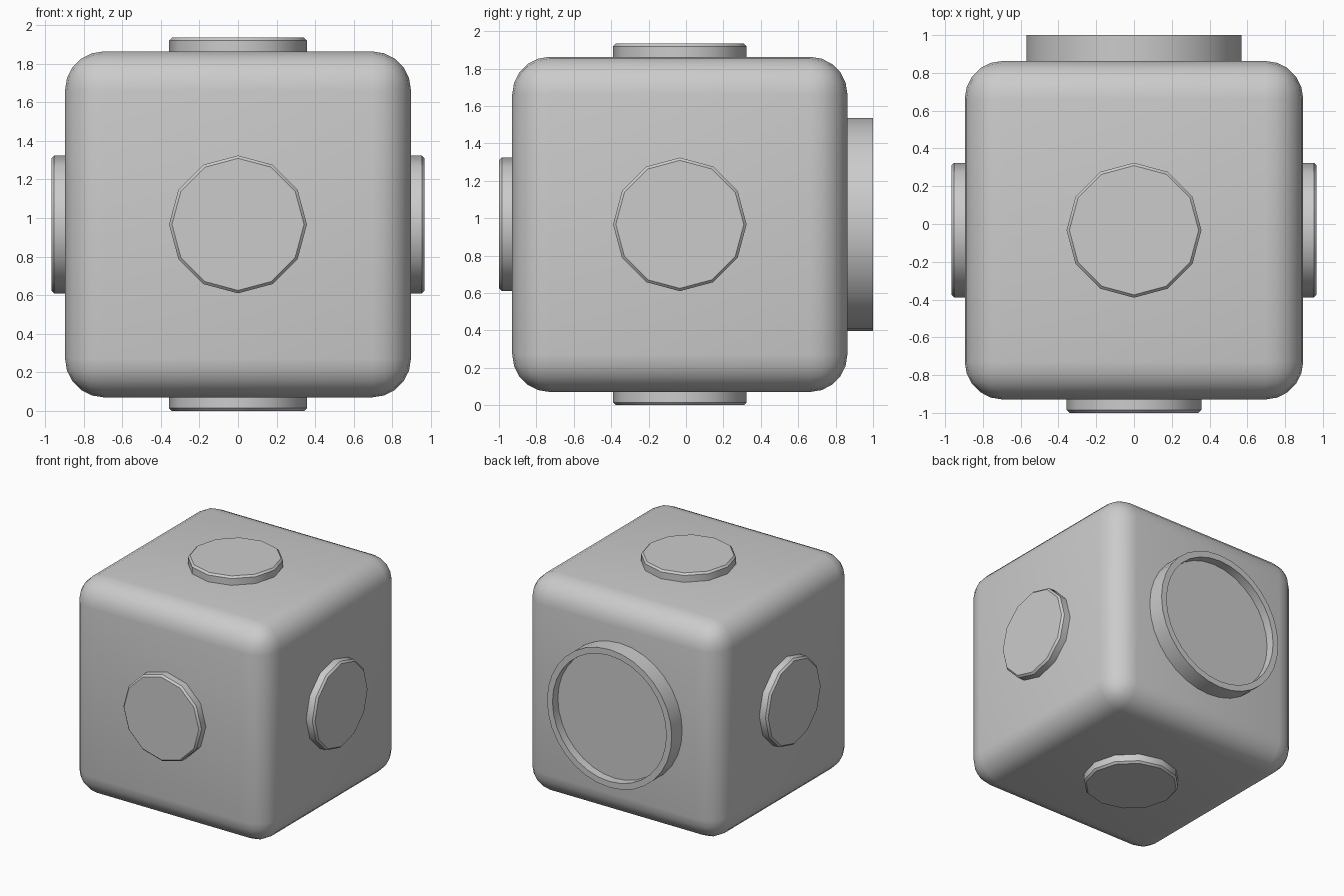
import bpy, bmesh
from math import radians, pi, cos, sin
from mathutils import Vector

if "Cube" in bpy.data.objects:
    bpy.data.objects.remove(bpy.data.objects["Cube"])

C = Vector((0, -0.033, 0.967))   # body centre
H = 0.896                        # body half size


def finish(obj, angle):
    bpy.ops.object.select_all(action='DESELECT')
    obj.select_set(True)
    bpy.context.view_layer.objects.active = obj
    bpy.ops.object.shade_smooth_by_angle(angle=radians(angle))


def lathe(name, profile, sides, axis):
    """Closed solid from (radius, distance) rings, pointing along axis."""
    bm = bmesh.new()
    rings = [[bm.verts.new((r * cos(2 * pi * i / sides), r * sin(2 * pi * i / sides), d))
              for i in range(sides)] for r, d in profile]
    for a, b in zip(rings, rings[1:]):
        for i in range(sides):
            j = (i + 1) % sides
            bm.faces.new((a[i], a[j], b[j], b[i]))
    bm.faces.new(rings[0][::-1])
    bm.faces.new(rings[-1])
    mesh = bpy.data.meshes.new(name)
    bm.to_mesh(mesh)
    bm.free()
    obj = bpy.data.objects.new(name, mesh)
    bpy.context.collection.objects.link(obj)
    obj.location = C
    obj.rotation_euler = Vector(axis).to_track_quat('Z', 'Y').to_euler()
    finish(obj, 35)


# Rounded cube body
bpy.ops.mesh.primitive_cube_add(size=2 * H, location=C)
body = bpy.context.object
body.name = "body"
bevel = body.modifiers.new("round_edges", 'BEVEL')
bevel.width = 0.2
bevel.segments = 5
bpy.ops.object.modifier_apply(modifier=bevel.name)
finish(body, 35)

# Twelve-sided chamfered buttons on five faces
button = [(0.357, H - 0.05), (0.357, 0.952), (0.342, 0.967)]
for name, axis in {"front": (0, -1, 0), "right": (1, 0, 0), "left": (-1, 0, 0),
                   "top": (0, 0, 1), "bottom": (0, 0, -1)}.items():
    lathe(name + "_button", button, 12, axis)

# Raised rim with a recessed disc on the back
lathe("back_rim", [(0.57, H - 0.05), (0.57, 1.033), (0.52, 1.033), (0.52, 0.963)],
      32, (0, 1, 0))
